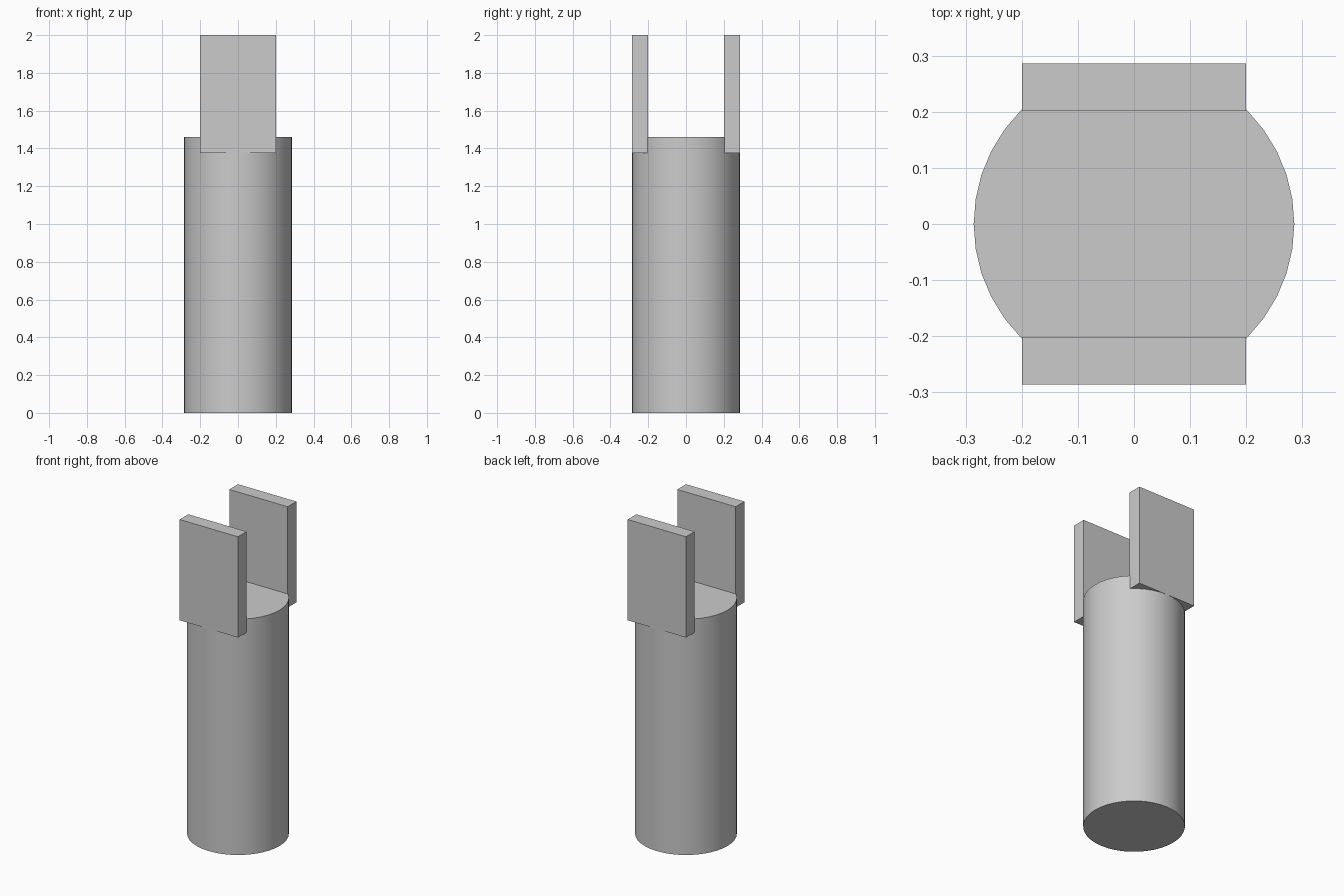
import bpy
import math

cube = bpy.data.objects.get("Cube")
if cube:
    bpy.data.objects.remove(cube, do_unlink=True)

RADIUS = 0.2857
SHAFT_TOP = 1.46
PLATE_BOTTOM, PLATE_TOP = 1.376, 2.0
PLATE_WIDTH, PLATE_INNER = 0.4, 0.201

grey = bpy.data.materials.new("plain_grey")
grey.use_nodes = True
colour = (0.6, 0.6, 0.6, 1.0)
grey.diffuse_color = colour
grey.node_tree.nodes["Principled BSDF"].inputs["Base Color"].default_value = colour


def finish(name):
    obj = bpy.context.object
    obj.name = name
    obj.data.name = name
    obj.data.materials.append(grey)
    return obj


# Round shaft
bpy.ops.mesh.primitive_cylinder_add(vertices=40, radius=RADIUS, depth=SHAFT_TOP,
                                    location=(0, 0, SHAFT_TOP / 2))
finish("shaft")
bpy.ops.object.shade_smooth_by_angle(angle=math.radians(30))

# Two upright fork plates, flush with the front and back of the shaft
thickness = RADIUS - PLATE_INNER
height = PLATE_TOP - PLATE_BOTTOM
for name, side in (("front_plate", -1), ("back_plate", 1)):
    bpy.ops.mesh.primitive_cube_add(
        size=1, location=(0, side * (PLATE_INNER + thickness / 2), PLATE_BOTTOM + height / 2))
    plate = finish(name)
    plate.scale = (PLATE_WIDTH, thickness, height)
    bpy.ops.object.transform_apply(location=False, rotation=False, scale=True)
